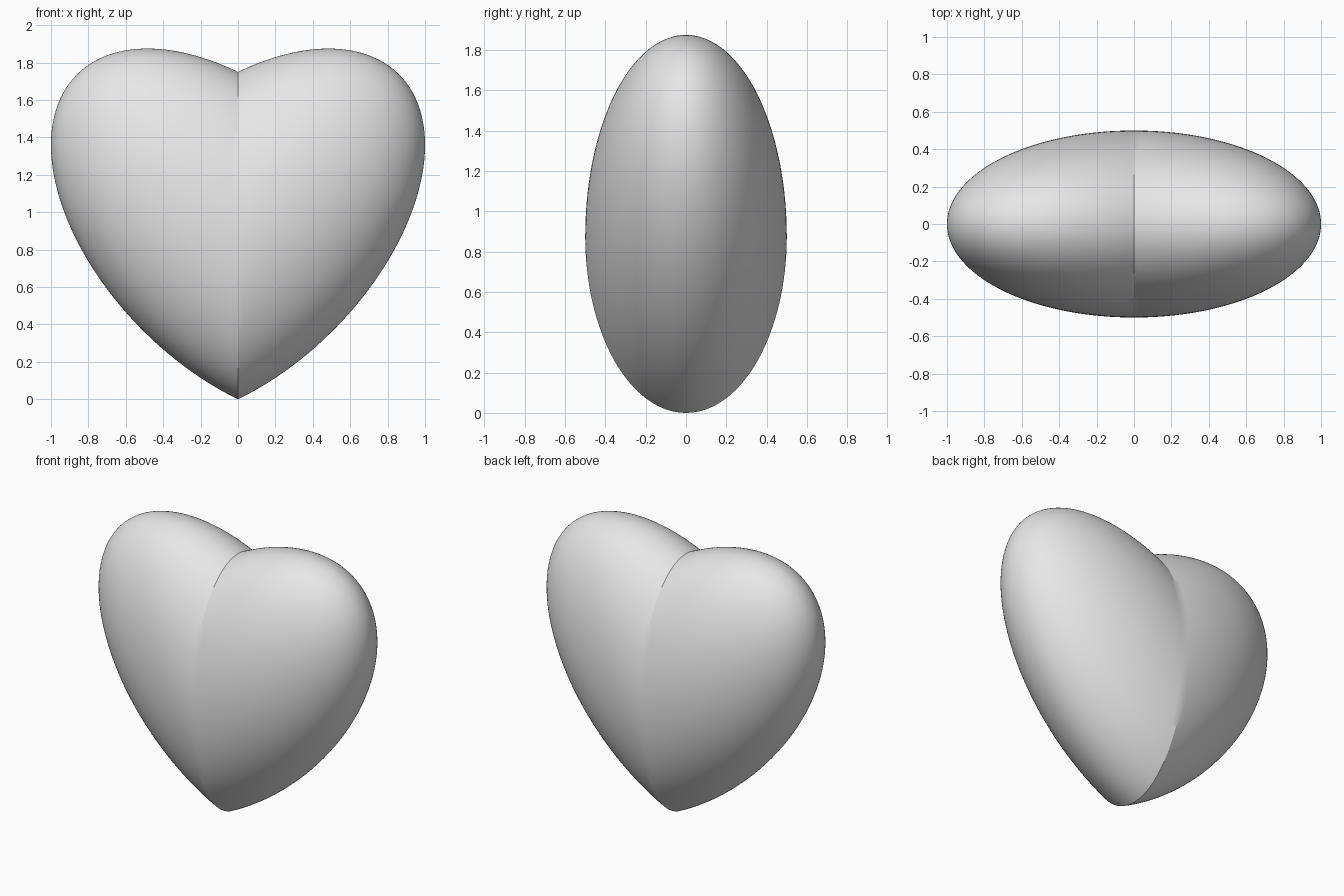
import bpy, bmesh, math
from mathutils import Matrix

if "Cube" in bpy.data.objects:
    bpy.data.objects.remove(bpy.data.objects["Cube"])

HALF_WIDTH, HALF_DEPTH, HALF_HEIGHT = 1.0, 0.5, 0.875
LIFT = 0.484  # how far the lobes rise towards the sides

# Ellipsoid with its poles at the sides, so one ring of edges lies on the seam
bm = bmesh.new()
bmesh.ops.create_uvsphere(bm, u_segments=128, v_segments=96, radius=1.0,
                          matrix=Matrix.Rotation(math.pi / 2, 4, 'Y'))

# Shear both halves upwards to form the lobes, the notch and the bottom point
for v in bm.verts:
    x, y, z = v.co
    v.co = (x * HALF_WIDTH, y * HALF_DEPTH,
            HALF_HEIGHT * (1 + z) + LIFT * abs(x))
bmesh.ops.recalc_face_normals(bm, faces=bm.faces)

mesh = bpy.data.meshes.new("heart")
bm.to_mesh(mesh)
bm.free()
heart = bpy.data.objects.new("heart", mesh)
bpy.context.collection.objects.link(heart)

# Plain grey surface
grey = bpy.data.materials.new("light grey")
grey.diffuse_color = (0.8, 0.8, 0.8, 1)
grey.use_nodes = True
grey.node_tree.nodes["Principled BSDF"].inputs["Base Color"].default_value = grey.diffuse_color
mesh.materials.append(grey)

# Smooth lobes with a crisp seam
bpy.context.view_layer.objects.active = heart
heart.select_set(True)
bpy.ops.object.shade_smooth_by_angle(angle=math.radians(20))
